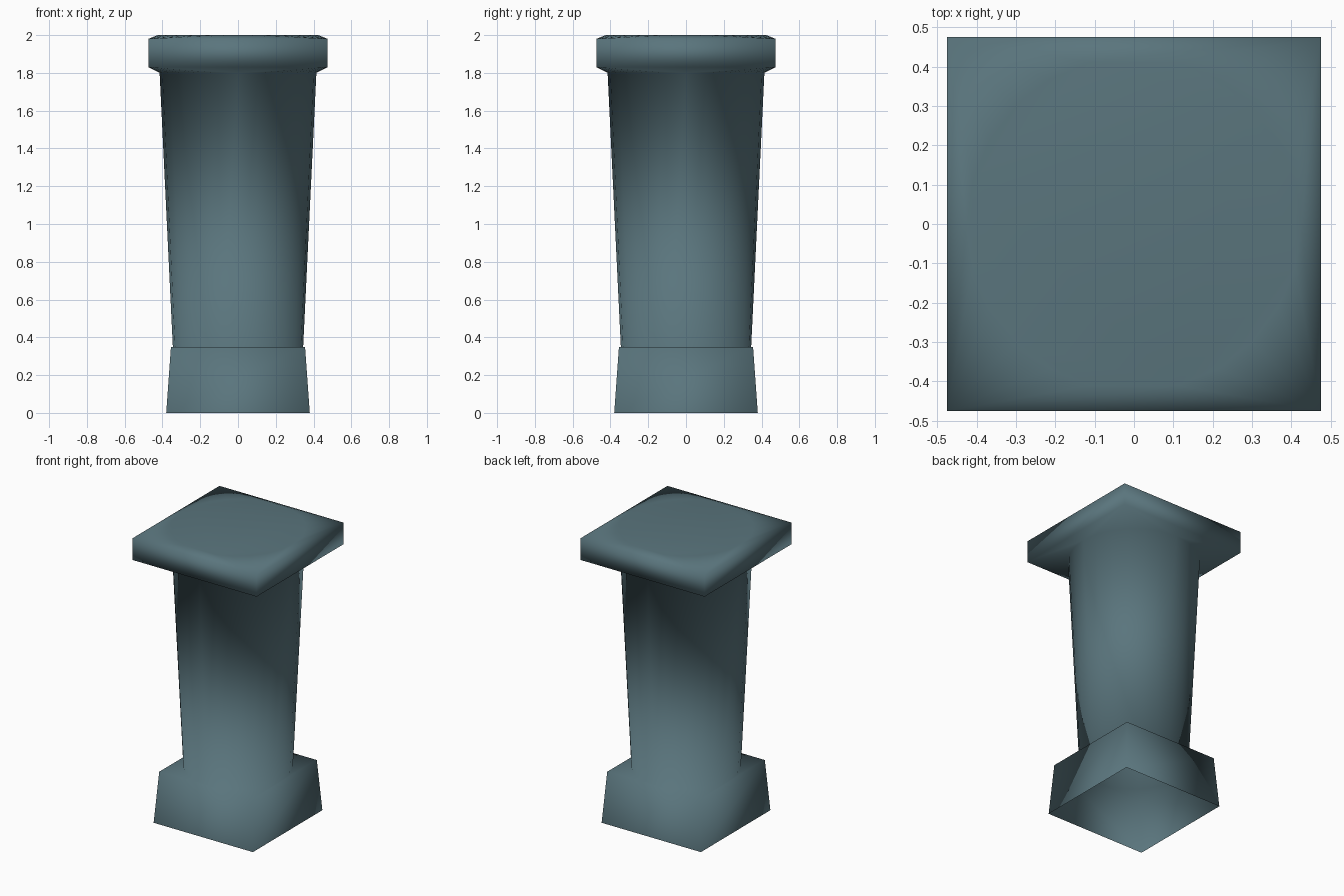
import bpy, bmesh, math

if "Cube" in bpy.data.objects:
    bpy.data.objects.remove(bpy.data.objects["Cube"])

SIDES = 24  # shaft sides; multiple of 8 so arcs meet the square corners evenly

stone = bpy.data.materials.new("slate blue stone")
stone.diffuse_color = (0.102, 0.178, 0.205, 1)
stone.use_nodes = True
stone.node_tree.nodes["Principled BSDF"].inputs["Base Color"].default_value = stone.diffuse_color

bm = bmesh.new()


def square(half, z):
    """Four corners, starting front left, counter-clockwise."""
    return [bm.verts.new((sx * half, sy * half, z))
            for sx, sy in ((-1, -1), (1, -1), (1, 1), (-1, 1))]


def circle(radius, z):
    """Ring starting at the left side, counter-clockwise."""
    return [bm.verts.new((radius * math.cos(a), radius * math.sin(a), z))
            for a in (math.pi + 2 * math.pi * i / SIDES for i in range(SIDES))]


def bridge(low, high):
    n = len(low)
    for i in range(n):
        j = (i + 1) % n
        bm.faces.new((low[i], low[j], high[j], high[i]))


def square_to_circle(sq, ring):
    """Fan each corner to its quarter arc, and fill along each straight side."""
    q = SIDES // 4
    for c in range(4):
        for k in range(q):
            bm.faces.new((sq[c], ring[(c * q + k + 1) % SIDES], ring[c * q + k]))
        bm.faces.new((sq[c], sq[(c + 1) % 4], ring[(c + 1) * q % SIDES]))


# Hollow tapered plinth with a flat ledge
base_low, base_high = square(0.38, 0), square(0.355, 0.35)
bridge(base_low, base_high)

# Round flaring shaft
shaft_low, shaft_high = circle(0.345, 0.35), circle(0.415, 1.80)
square_to_circle(base_high, shaft_low)
bridge(shaft_low, shaft_high)

# Square cap with sloped underside and gently domed top
cap_low, cap_high = square(0.475, 1.83), square(0.475, 1.98)
top_ring = circle(0.425, 2.0)
square_to_circle(cap_low, shaft_high)
bridge(cap_low, cap_high)
square_to_circle(cap_high, top_ring)
bm.faces.new(top_ring)

bmesh.ops.recalc_face_normals(bm, faces=bm.faces)
for f in bm.faces:
    f.smooth = True

mesh = bpy.data.meshes.new("pedestal")
bm.to_mesh(mesh)
bm.free()
mesh.materials.append(stone)
bpy.context.collection.objects.link(bpy.data.objects.new("pedestal", mesh))
